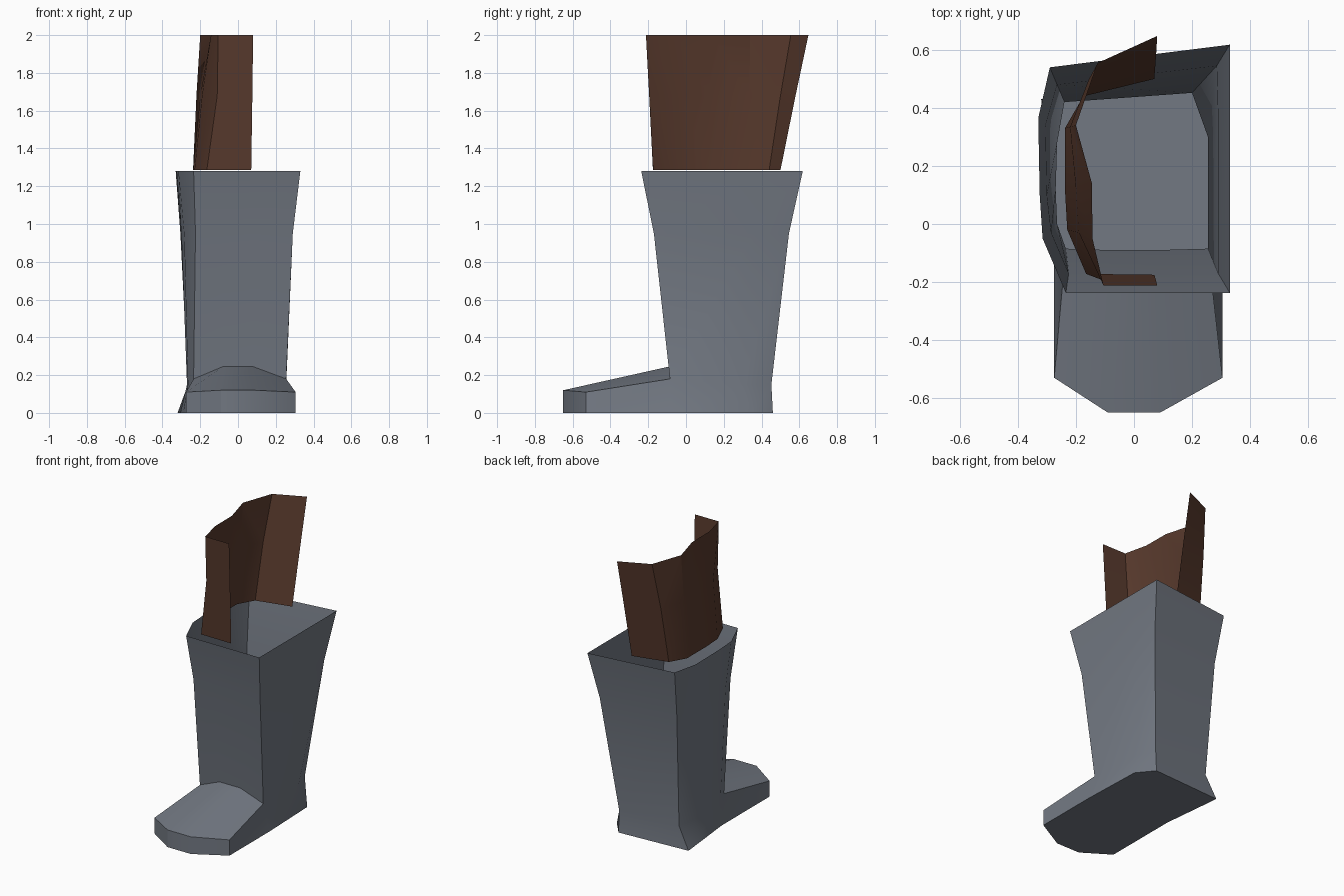
import bpy, math

if "Cube" in bpy.data.objects:
    bpy.data.objects.remove(bpy.data.objects["Cube"])


def material(name, rgb):
    m = bpy.data.materials.new(name)
    m.diffuse_color = (*rgb, 1)
    m.use_nodes = True
    m.node_tree.nodes["Principled BSDF"].inputs["Base Color"].default_value = m.diffuse_color
    return m


def make(name, verts, faces, mat):
    me = bpy.data.meshes.new(name)
    me.from_pydata(verts, [], faces)
    me.materials.append(mat)
    ob = bpy.data.objects.new(name, me)
    bpy.context.collection.objects.link(ob)
    bpy.ops.object.select_all(action='DESELECT')
    ob.select_set(True)
    bpy.context.view_layer.objects.active = ob
    bpy.ops.object.shade_smooth_by_angle(angle=math.radians(30))
    return ob


def bridge(a, b, n, closed):
    """Quads between two rings starting at vertex a (lower) and b (upper)."""
    return [(a + i, a + (i + 1) % n, b + (i + 1) % n, b + i)
            for i in range(n if closed else n - 1)]


def at(z, pts):
    return [(x, y, z) for x, y in pts]


grey = material("slate grey", (0.17, 0.19, 0.225))
brown = material("dark leather brown", (0.098, 0.042, 0.026))

# Boot shaft: open rings, counter-clockwise from the front left corner
ankle = [(-.235, -.085, .18), (-.08, -.09, .245), (.08, -.09, .245), (.255, -.085, .18)] + at(.15, [
    (.255, .3), (.2, .452), (-.24, .42), (-.265, .28), (-.27, .12), (-.265, 0)])
calf = at(.95, [(-.225, -.17), (-.08, -.17), (.08, -.17), (.29, -.17), (.29, .36),
                (.285, .545), (-.265, .48), (-.305, .34), (-.3, .1), (-.285, -.03)])
rim = at(1.28, [(-.235, -.237), (-.08, -.237), (.08, -.237), (.33, -.237), (.33, .4),
                (.33, .618), (-.29, .54), (-.33, .365), (-.325, .1), (-.315, -.05)])
# Foot: sole outline from front left round the back, then the toe
heel = at(0, [(-.275, -.085), (.305, -.085), (.29, .35), (.2, .46),
              (-.32, .43), (-.305, .28), (-.29, .14), (-.275, 0)])
toe = [(-.275, -.53), (-.09, -.65), (.09, -.65), (.305, -.53)]
toe_low = at(0, toe)
toe_top = [(x, y, .12 if y < -.6 else .11) for x, y in toe]

verts = ankle + calf + rim + heel + toe_low + toe_top
H, TL, TT = 30, 38, 42
faces = bridge(0, 10, 10, True) + bridge(10, 20, 10, True)
# heel and ankle walls
faces += [(H + k, H + k + 1, k + 3, k + 2) for k in range(1, 7)]
faces += [(H + 7, H, 0, 9)]
# toe wall, instep and foot sides
faces += bridge(TL, TT, 4, False) + bridge(TT, 0, 4, False)
faces += [(H, TL, TT, 0), (TL + 3, H + 1, 3, TT + 3)]
# sole
faces += [tuple(reversed([H] + list(range(TL, TL + 4)) + list(range(H + 1, H + 8))))]
make("boot", verts, faces, grey)

# Leather cuff: open sheet wrapping the left side, from bottom to top
cuff = at(1.285, [(.07, -.175), (-.165, -.172), (-.23, -.02), (-.238, .12),
                  (-.238, .33), (-.175, .44), (.07, .5)])
cuff += at(1.68, [(.076, -.195), (-.11, -.193), (-.19, -.03), (-.2, .12),
                  (-.22, .335), (-.155, .5), (.076, .58)])
cuff += at(2, [(.08, -.212), (-.105, -.212), (-.143, -.05), (-.145, .14),
               (-.2, .34), (-.125, .555), (.08, .648)])
cuff_faces = [f[::-1] for f in bridge(0, 7, 7, False) + bridge(7, 14, 7, False)]
make("leather_cuff", cuff, cuff_faces, brown)
